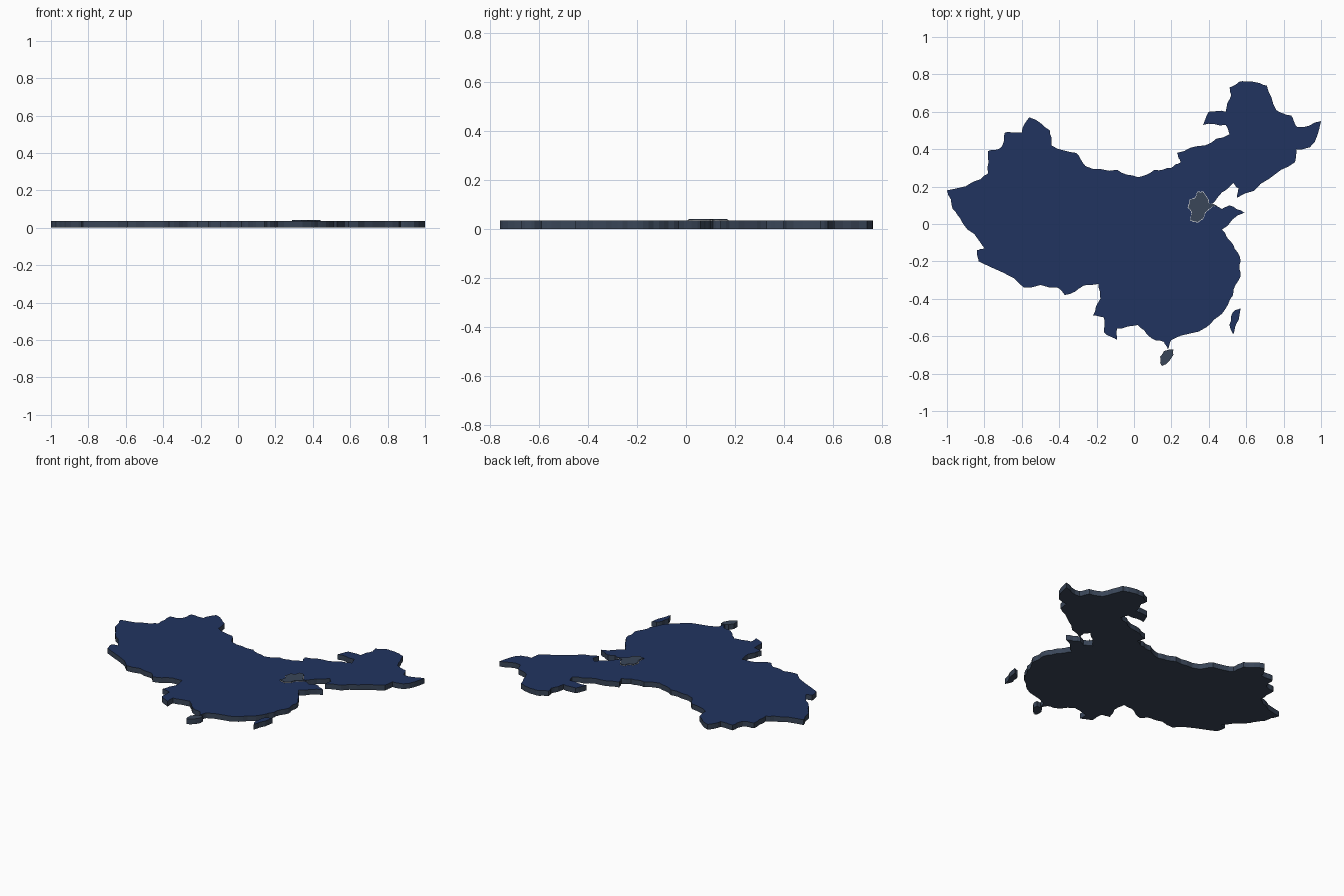
import bpy, bmesh, random
from mathutils import Vector

if "Cube" in bpy.data.objects:
    bpy.data.objects.remove(bpy.data.objects["Cube"])

random.seed(4)


def material(name, rgb):
    m = bpy.data.materials.new(name)
    m.diffuse_color = (*rgb, 1)
    m.use_nodes = True
    m.node_tree.nodes["Principled BSDF"].inputs["Base Color"].default_value = m.diffuse_color
    return m


navy = material("navy", (0.0152, 0.0343, 0.117))
slate = material("slate", (0.042, 0.061, 0.098))
white = material("white", (0.8, 0.8, 0.8))


def jagged(points, levels, amount):
    """Roughen an outline by shifting the midpoint of each edge sideways."""
    for _ in range(levels):
        out = []
        for a, b in zip(points, points[1:] + points[:1]):
            d = b - a
            side = Vector((-d.y, d.x)) * random.uniform(-amount, amount)
            out += [a, (a + b) / 2 + side]
        points = out
    return points


def outline(flat, levels=2, amount=0.09):
    """Pairs in hundredths of a unit become a roughened outline."""
    pts = [Vector((flat[i] / 100, flat[i + 1] / 100)) for i in range(0, len(flat), 2)]
    return jagged(pts, levels, amount)


def plate(name, pts, z0, z1, side, top):
    """Extrude an outline; upward faces take the top colour."""
    bm = bmesh.new()
    base = bm.faces.new([bm.verts.new((p.x, p.y, z0)) for p in pts])
    ext = bmesh.ops.extrude_face_region(bm, geom=[base], use_keep_orig=True)
    for v in ext["geom"]:
        if isinstance(v, bmesh.types.BMVert):
            v.co.z = z1
    bmesh.ops.recalc_face_normals(bm, faces=bm.faces)
    for f in bm.faces:
        f.material_index = 1 if f.normal.z > 0.5 else 0
    bmesh.ops.triangulate(bm, faces=[f for f in bm.faces if len(f.verts) > 4])
    me = bpy.data.meshes.new(name)
    bm.to_mesh(me)
    bm.free()
    me.materials.append(side)
    me.materials.append(top)
    ob = bpy.data.objects.new(name, me)
    bpy.context.collection.objects.link(ob)
    return ob


H = 0.035

# Mainland, clockwise from the western tip
mainland = [
    -100, 18, -87, 22, -78, 27, -78, 39, -71, 41, -69, 49, -60, 49, -56, 57,
    -45, 50, -44, 42, -31, 38, -26, 31, -9, 29, 2, 25, 11, 29, 20, 30,
    25, 33, 23, 38, 38, 42, 51, 48, 49, 53, 37, 53, 40, 60, 49, 60,
    52, 69, 51, 73, 56, 76, 64, 76, 71, 74, 76, 61, 84, 58, 87, 52,
    100, 55, 94, 41, 87, 40, 86, 33, 72, 24, 55, 14, 56, 19, 53, 22,
    47, 17, 42, 11, 47, 8, 51, 10, 59, 6, 47, -3, 53, -11, 57, -20,
    57, -28, 53, -38, 47, -48, 39, -55, 20, -62, 18, -67, 16, -63, 8, -60,
    2, -54, -9, -56, -9, -62, -16, -58, -16, -50, -22, -49, -18, -40, -19, -32,
    -27, -33, -37, -38, -41, -34, -59, -34, -83, -20, -84, -14, -80, -13, -92, 1,
    -97, 8]
plate("mainland", outline(mainland), 0, H, slate, navy)

# Islands
plate("east_island", outline([57, -45, 56, -51, 54, -55, 53, -59, 51, -54, 52, -49, 54, -46], 1),
      0, H, slate, navy)
plate("south_island", outline([14, -71, 16, -68, 21, -67, 21, -70, 17, -75, 15, -76, 14, -74], 1),
      0, H, slate, slate)

# Raised province with a fine pale border
province = outline([30, 13, 33, 14, 34, 17, 37, 17, 39, 14, 40, 11, 44, 10, 40, 8,
                    38, 6, 37, 3, 34, 1, 30, 2, 31, 6, 29, 9], 2)
centre = sum(province, Vector((0, 0))) / len(province)
border = [p + (p - centre).normalized() * 0.003 for p in province]
plate("province_border", border, H - 0.002, H + 0.001, white, white)
plate("raised_province", province, H - 0.002, 0.041, slate, slate)
